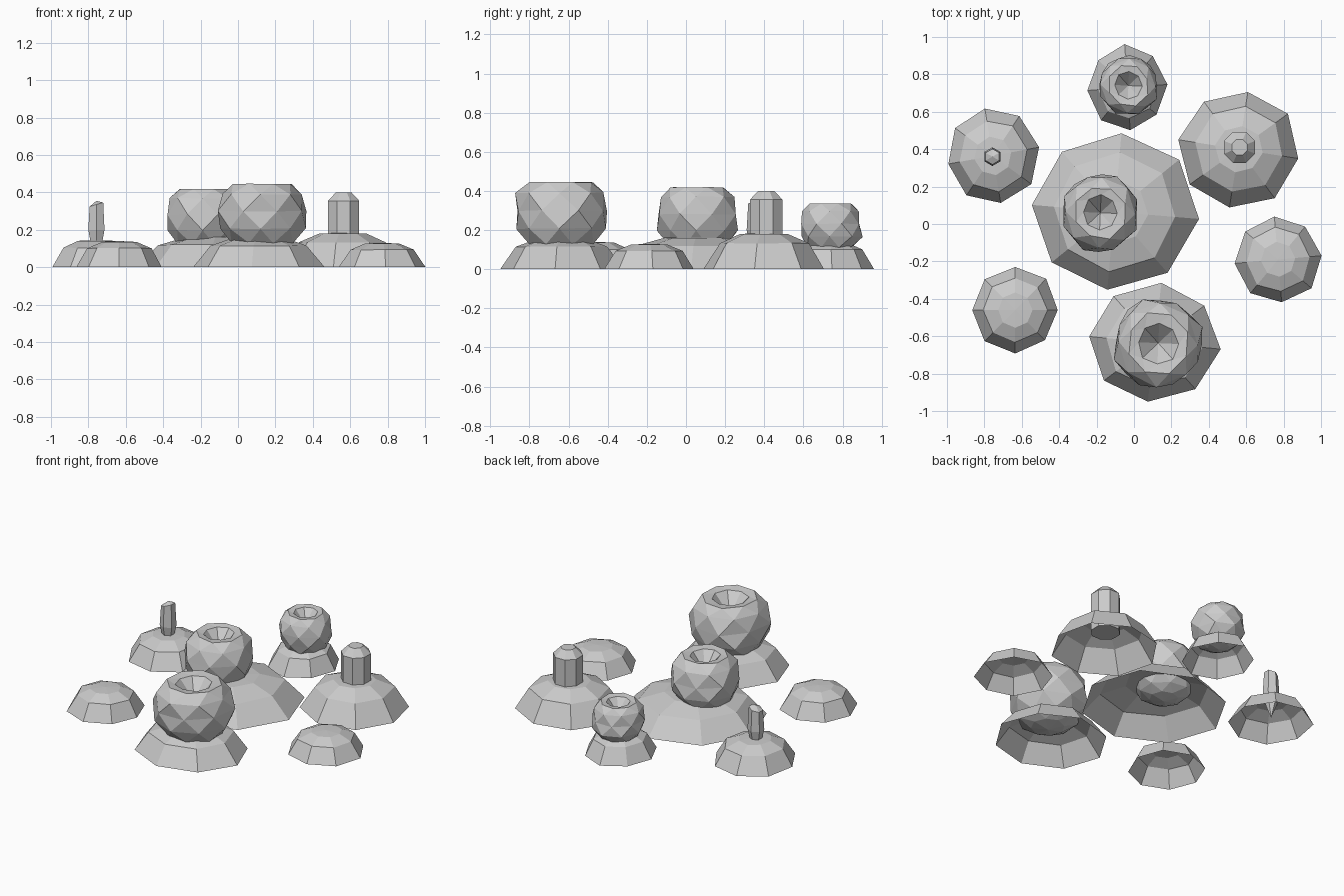
import bpy, bmesh, math, random
from mathutils import Vector

random.seed(4)
cube = bpy.data.objects.get("Cube")
if cube:
    bpy.data.objects.remove(cube)

# One plain grey for everything
grey = bpy.data.materials.new("light grey")
grey.use_nodes = True
colour = (0.6, 0.6, 0.6, 1)
grey.diffuse_color = colour
grey.node_tree.nodes["Principled BSDF"].inputs["Base Color"].default_value = colour


def loft(name, centre, rings, sides, start=0.0, aspect=1.0, jitter=0.0,
         stagger=False, cap_start=False, cap_end=True):
    """Flat-faced stack of rings (radius, height); radius 0 is a point."""
    bm = bmesh.new()
    loops = []
    for k, (r, z) in enumerate(rings):
        if r == 0:
            loops.append([bm.verts.new((centre[0], centre[1], z))])
            continue
        turn = 0.5 * k if stagger else 0
        loop = []
        for i in range(sides):
            a = math.radians(start) + (i + turn) * math.tau / sides
            s = r * (1 + random.uniform(-jitter, jitter))
            dz = random.uniform(-jitter, jitter) * 0.25 * r if k else 0
            loop.append(bm.verts.new((centre[0] + s * math.cos(a),
                                      centre[1] + s * aspect * math.sin(a), z + dz)))
        loops.append(loop)
    for a, b in zip(loops, loops[1:]):
        for i in range(sides):
            j = (i + 1) % sides
            if len(a) == 1:
                bm.faces.new((a[0], b[j], b[i]))
            elif len(b) == 1:
                bm.faces.new((a[i], a[j], b[0]))
            elif stagger:
                bm.faces.new((a[i], a[j], b[i]))
                bm.faces.new((a[j], b[j], b[i]))
            else:
                bm.faces.new((a[i], a[j], b[j], b[i]))
    if cap_start and len(loops[0]) > 1:
        bm.faces.new(loops[0][::-1])
    if cap_end and len(loops[-1]) > 1:
        bm.faces.new(loops[-1])
    mesh = bpy.data.meshes.new(name)
    bm.to_mesh(mesh)
    bm.free()
    mesh.materials.append(grey)
    obj = bpy.data.objects.new(name, mesh)
    bpy.context.collection.objects.link(obj)
    return obj


# Hollow soil mounds: name, x, y, radius, depth ratio, height, start angle
mounds = [
    ("centre_mound", -0.105, 0.065, 0.445, 0.96, 0.165, 85),
    ("front_mound", 0.11, -0.635, 0.35, 0.92, 0.16, 84),
    ("post_mound", 0.56, 0.40, 0.32, 0.99, 0.185, 81),
    ("sprout_mound", -0.755, 0.365, 0.247, 1.05, 0.145, 100),
    ("back_mound", -0.035, 0.73, 0.21, 1.08, 0.14, 94),
    ("right_small_mound", 0.77, -0.19, 0.23, 1.02, 0.13, 95),
    ("left_small_mound", -0.635, -0.46, 0.23, 1.01, 0.14, 90),
]
for name, x, y, r, aspect, h, start in mounds:
    loft(name, (x, y), [(r, 0), (0.74 * r, 0.72 * h), (0.4 * r, 0.97 * h), (0, h)],
         8, start, aspect, jitter=0.025)

# Leafy heads: lumpy balls with a pit in the top
head_profile = [(0, 0.0), (0.42, 0.05), (0.72, 0.15), (0.95, 0.36), (1.0, 0.6),
                (0.92, 0.84), (0.68, 0.98), (0.46, 0.96), (0, 0.66)]
heads = [
    ("front_head", 0.13, -0.637, 0.24, 0.07, 0.452),
    ("centre_head", -0.18, 0.06, 0.205, 0.07, 0.425),
    ("back_head", -0.03, 0.74, 0.16, 0.07, 0.34),
]
for name, x, y, r, low, top in heads:
    loft(name, (x, y), [(p * r, low + q * (top - low)) for p, q in head_profile],
         8, 20, 1.02, jitter=0.055, stagger=True)

# Stubby post with a bevelled top
loft("post", (0.565, 0.41), [(0.09, 0.11), (0.09, 0.355), (0.045, 0.4)],
     8, 22.5, cap_start=True)

# Slim sprout, pointed below and slanted on top
sprout = loft("sprout", (-0.757, 0.36),
              [(0, 0.04), (0.035, 0.13), (0.05, 0.2), (0.042, 0.335), (0, 0.355)], 6, 30)
for v in sprout.data.vertices:
    if v.co.z > 0.3:
        v.co += Vector((0, 0, 0.3 * (v.co.x + 0.757)))
